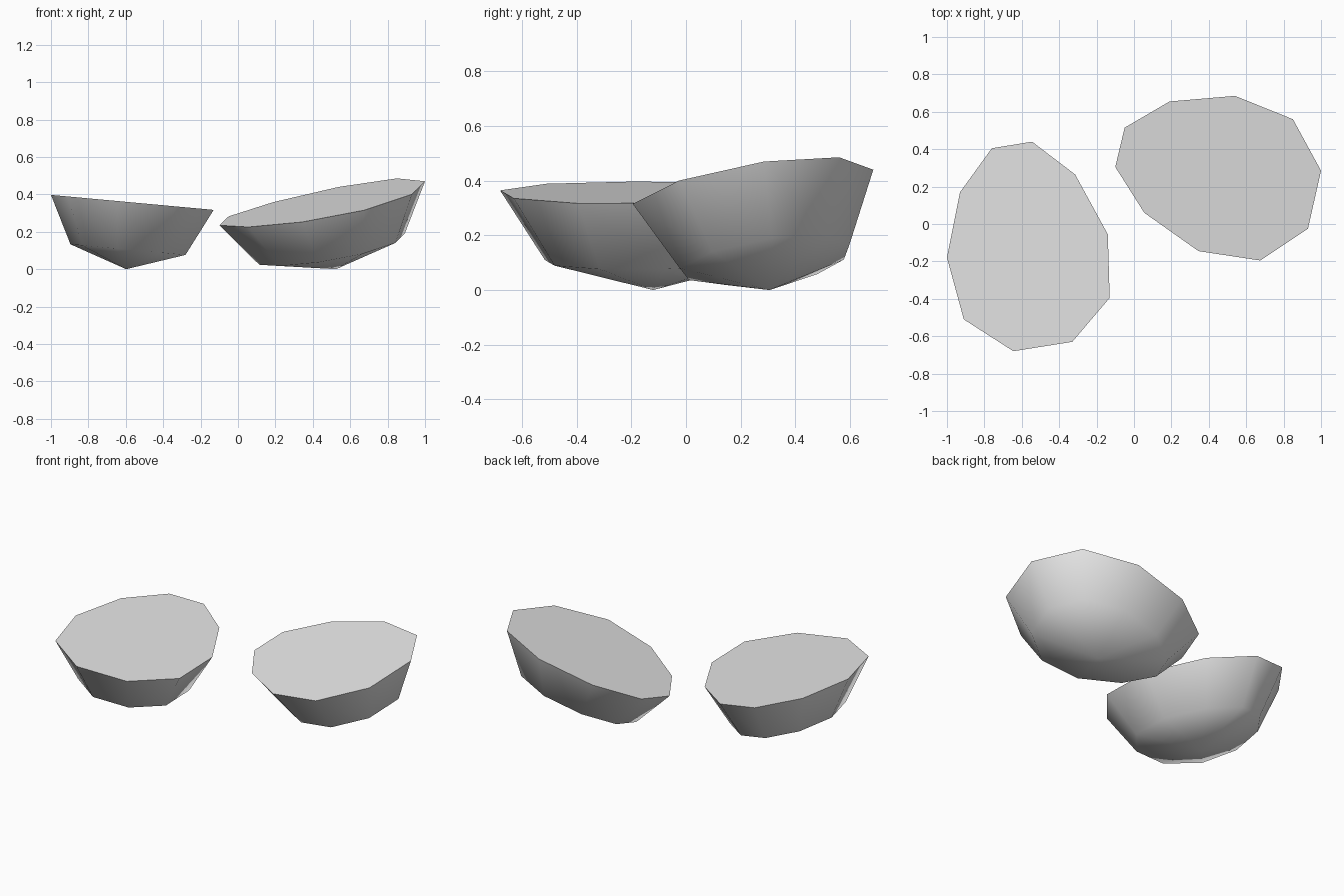
import bpy, bmesh
from mathutils import Vector

cube = bpy.data.objects.get("Cube")
if cube:
    bpy.data.objects.remove(cube, do_unlink=True)

shell_grey = bpy.data.materials.new("plain_grey")
shell_grey.use_nodes = True
grey = (0.8, 0.8, 0.8, 1)
shell_grey.diffuse_color = grey
shell_grey.node_tree.nodes["Principled BSDF"].inputs["Base Color"].default_value = grey


def half_shell(name, outline, base, slope_x, slope_y):
    """Tilted flat cut face with a rounded low-poly bowl beneath it."""
    rim = [Vector((x, y, base + slope_x * x + slope_y * y)) for x, y in outline]
    centre = Vector([(min(p[i] for p in rim) + max(p[i] for p in rim)) / 2 for i in range(2)] + [0])
    centre.z = base + slope_x * centre.x + slope_y * centre.y
    # the bowl's lowest point lies square to the cut face and touches the ground
    drop = Vector((slope_x, slope_y, -1)) * centre.z
    half = 0.5 ** 0.5
    ring = [centre + (p - centre) * half + drop * half for p in rim]

    bm = bmesh.new()
    top = [bm.verts.new(p) for p in rim]
    low = [bm.verts.new(p) for p in ring]
    tip = bm.verts.new(centre + drop)
    bm.faces.new(top)
    for i in range(len(top)):
        j = (i + 1) % len(top)
        bm.faces.new((top[i], top[j], low[j], low[i])).smooth = True
        bm.faces.new((low[i], low[j], tip)).smooth = True
    bmesh.ops.recalc_face_normals(bm, faces=bm.faces)
    # crisp edge around the cut face
    for edge in bm.edges:
        if any(not f.smooth for f in edge.link_faces):
            edge.smooth = False
    mesh = bpy.data.meshes.new(name)
    bm.to_mesh(mesh)
    bm.free()
    mesh.materials.append(shell_grey)
    obj = bpy.data.objects.new(name, mesh)
    bpy.context.collection.objects.link(obj)
    return obj


# half lying nearly level
half_shell("right_half",
           [(-1, -.18), (-.91, -.51), (-.645, -.68), (-.33, -.63), (-.13, -.395),
            (-.14, -.055), (-.315, .265), (-.545, .44), (-.76, .405), (-.93, .17)],
           base=.305, slope_x=-.092, slope_y=0)

# half tipped up towards its back left
half_shell("left_half",
           [(-.1, .305), (.055, .06), (.345, -.145), (.675, -.195), (.93, -.025),
            (1, .285), (.85, .56), (.54, .685), (.19, .655), (-.05, .515)],
           base=.203, slope_x=.217, slope_y=.175)
